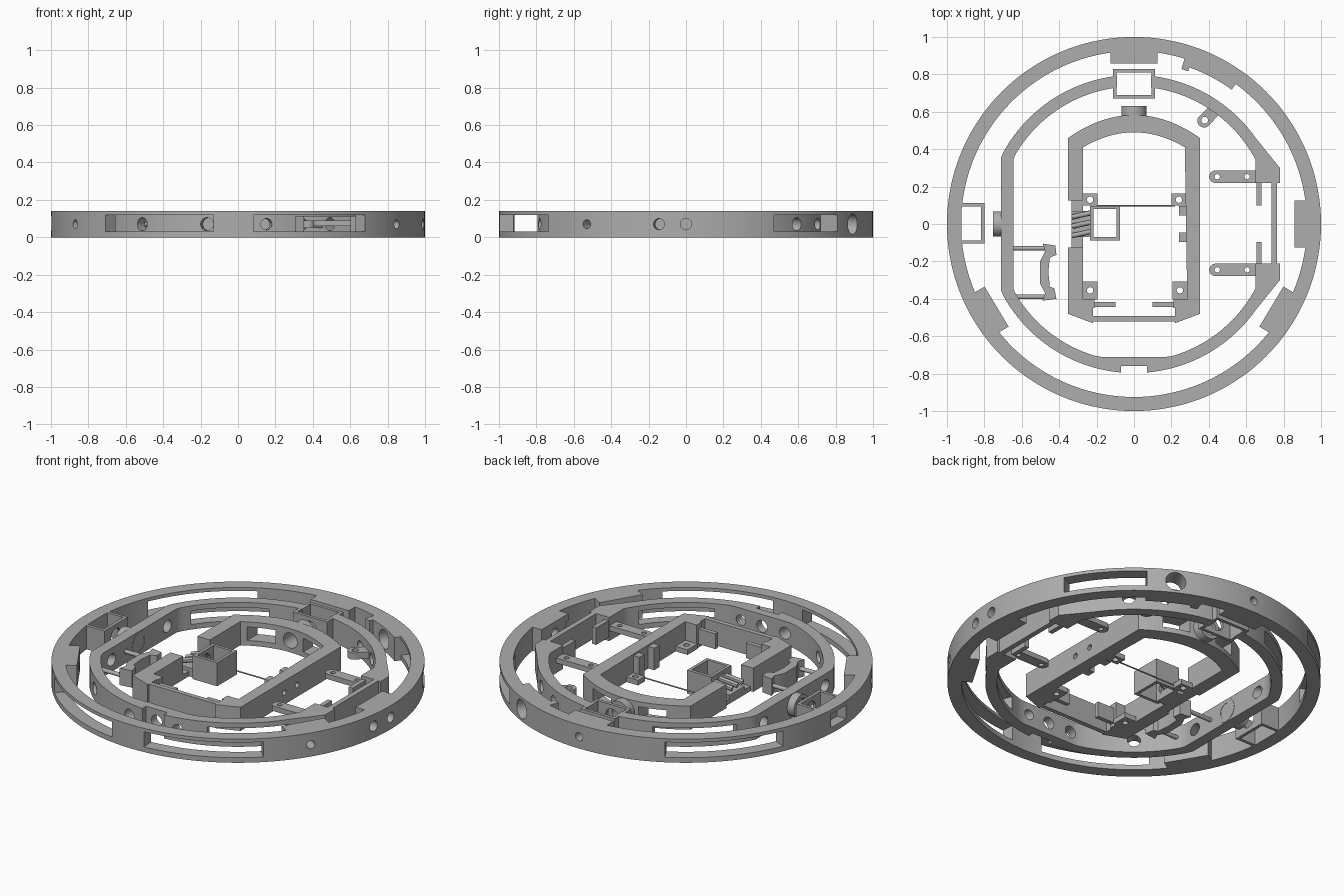
import bpy
import bmesh
from math import cos, sin, radians, pi
from mathutils import Matrix, Vector

old = bpy.data.objects.get("Cube")
if old:
    bpy.data.objects.remove(old)

H = 0.14
MID = H / 2
grey = bpy.data.materials.new("matte_grey")
grey.use_nodes = True
grey.diffuse_color = (0.42, 0.42, 0.42, 1)
grey.node_tree.nodes["Principled BSDF"].inputs["Base Color"].default_value = grey.diffuse_color


def add(name, bm):
    bmesh.ops.recalc_face_normals(bm, faces=bm.faces)
    me = bpy.data.meshes.new(name)
    bm.to_mesh(me)
    bm.free()
    me.materials.append(grey)
    ob = bpy.data.objects.new(name, me)
    bpy.context.scene.collection.objects.link(ob)
    return ob


def prism(name, pts, z0=0.0, z1=H):
    bm = bmesh.new()
    face = bm.faces.new([bm.verts.new((x, y, z0)) for x, y in pts])
    ext = bmesh.ops.extrude_face_region(bm, geom=[face])["geom"]
    verts = [g for g in ext if isinstance(g, bmesh.types.BMVert)]
    bmesh.ops.translate(bm, verts=verts, vec=(0, 0, z1 - z0))
    return add(name, bm)


def box(name, x0, x1, y0, y1, z0=0.0, z1=H, turn=0):
    c, s = cos(radians(turn)), sin(radians(turn))
    pts = [(x0, y0), (x1, y0), (x1, y1), (x0, y1)]
    return prism(name, [(x * c - y * s, x * s + y * c) for x, y in pts], z0, z1)


def arc(r, a0, a1, n=48):
    angles = [radians(a0 + (a1 - a0) * i / n) for i in range(n + 1)]
    return [(r * cos(a), r * sin(a)) for a in angles]


def sector(name, r0, r1, a0, a1, z0=0.0, z1=H):
    return prism(name, arc(r1, a0, a1) + arc(r0, a1, a0), z0, z1)


def rod(name, start, end, r, n=32):
    a, b = Vector(start), Vector(end)
    rot = (b - a).to_track_quat("Z", "Y").to_matrix().to_4x4()
    bm = bmesh.new()
    bmesh.ops.create_cone(bm, cap_ends=True, segments=n, radius1=r, radius2=r,
                          depth=(b - a).length, matrix=Matrix.Translation((a + b) / 2) @ rot)
    return add(name, bm)


def radial(angle, r, r0, r1, z=MID):
    c, s = cos(radians(angle)), sin(radians(angle))
    return rod("drill", (r0 * c, r0 * s, z), (r1 * c, r1 * s, z), r)


def combine(ob, others, op="DIFFERENCE"):
    for o in others:
        m = ob.modifiers.new("join_or_cut", "BOOLEAN")
        m.object, m.operation, m.solver = o, op, "EXACT"
    deps = bpy.context.evaluated_depsgraph_get()
    me = bpy.data.meshes.new_from_object(ob.evaluated_get(deps))
    ob.modifiers.clear()
    ob.data = me
    for o in others:
        bpy.data.objects.remove(o)
    return ob


def circle(r):
    return arc(r, 0, 357.5, 143)


# Outer ring with inward lugs
outer = prism("outer_ring", circle(1))
combine(outer, [prism("bore", circle(0.925), -0.1, 0.3)])
lugs = [box("lug", 0.857, 0.95, -0.125, 0.125, turn=t) for t in (0, 90, 211, 329)]
lugs += [sector("lug", r, 0.96, a, b) for r, a, b in
         ((0.888, 54, 72), (0.866, 70.5, 73))]
combine(outer, lugs, "UNION")
cuts = [sector("slot", 0.8, 1.1, a, b, 0.03, 0.12) for a, b in
        ((225, 262.5), (274.7, 312.8), (118.5, 156.4), (28, 54))]
cuts += [radial(a, r, 0.8, 1.1) for a, r in
         ((-32, 0.024), (-8.3, 0.03), (0, 0.03), (90, 0.024), (209.5, 0.024), (63, 0.055))]
cuts.append(box("port", -1.1, -0.9, -0.07, 0.07, 0.035, 0.115))
combine(outer, cuts)


def motor_box(name, x0, x1, y0, y1, wall=0.018, z0=0.0, z1=H):
    ob = box(name, x0, x1, y0, y1, z0, z1)
    hole = box("cavity", x0 + wall, x1 - wall, y0 + wall, y1 - wall, -0.1, 0.3)
    return combine(ob, [hole])


roll_box = motor_box("outer_motor_box", -0.94, -0.8, -0.105, 0.112)
combine(roll_box, [rod("drill", (-0.86, 0, MID), (-0.7, 0, MID), 0.045)])

# Middle ring: round with flat sides and a stepped mounting end
rim = [(max(x, -0.71), y) for x, y in arc(0.797, 35, 325, 120)]
rim += [(0.78, -0.3), (0.78, 0.3)]
bore = [(max(x, -0.645), max(y, -0.71)) for x, y in arc(0.735, 28, 332, 120)]
bore += [(0.65, -0.21), (0.735, -0.21), (0.735, 0.22), (0.65, 0.22)]
middle = prism("middle_ring", rim)
cuts = [prism("bore", bore, -0.1, 0.3),
        box("side_recess", 0.765, 0.9, -0.21, 0.22, -0.1, 0.3),
        box("front_notch", -0.07, 0.07, -0.9, -0.76, -0.1, 0.3),
        box("motor_gap", -0.09, 0.09, 0.6, 0.805, -0.1, 0.3)]
cuts += [sector("slot", 0.6, 0.9, a, b, 0.03, 0.11) for a, b in ((293, 325), (112, 145))]
cuts += [radial(a, r, 0.6, 0.9) for a, r in
         ((258, 0.035), (270, 0.035), (281, 0.03), (48, 0.035), (62, 0.03),
          (158, 0.035), (202, 0.035), (230, 0.035))]
combine(middle, cuts)
pitch_box = motor_box("middle_motor_box", -0.112, 0.112, 0.672, 0.828)
combine(pitch_box, [rod("drill", (0, 0.6, MID), (0, 0.75, MID), 0.045)])

# Bearing hubs on the ring axes
for name, a, b in (("side_hub", (-0.755, 0, MID), (-0.643, 0, MID)),
                   ("back_hub", (0, 0.56, MID), (0, 0.63, MID))):
    hub = rod(name, a, b, 0.068, 48)
    va, vb = Vector(a), Vector(b)
    combine(hub, [rod("drill", va * 2 - vb, vb * 2 - va, 0.045)])

# Arms reaching in from the mounting end
for y in (0.253, -0.245):
    tip = [(0.435 + px, y + py) for px, py in arc(0.033, 90, 270, 16)]
    arm = prism("mounting_arm", tip + [(0.67, y - 0.033), (0.67, y + 0.033)], 0.06, 0.09)
    combine(arm, [rod("drill", (x, y, 0), (x, y, 0.2), 0.014) for x in (0.445, 0.605)])
box("arm_stop_back", 0.655, 0.682, 0.1, 0.23, 0.02, 0.12)
box("arm_stop_front", 0.655, 0.682, -0.22, -0.095, 0.02, 0.12)

# Slanted cable eyelet near the back
eye = prism("cable_eyelet", [(0.375 + x, 0.552 + y) for x, y in arc(0.036, 148, 328, 16)]
            + [(0.47, 0.6), (0.41, 0.635)], 0.05, 0.09)
combine(eye, [rod("drill", (0.378, 0.555, 0), (0.378, 0.555, 0.2), 0.018)])

# Curved clamp held by two pins
clamp = [(-0.49, -0.41), (-0.415, -0.4), (-0.425, -0.345), (-0.45, -0.335), (-0.458, -0.255),
         (-0.45, -0.18), (-0.415, -0.165), (-0.42, -0.115), (-0.488, -0.105),
         (-0.475, -0.145), (-0.502, -0.2), (-0.502, -0.32), (-0.475, -0.37)]
prism("curved_clamp", clamp, 0.02, 0.12)
for y in (-0.13, -0.39):
    rod("clamp_pin", (-0.66, y, MID), (-0.46, y, MID), 0.012)


# Inner frame with a bowed back
def bow(half, end, peak):
    return [(half * t, peak - (peak - end) * t * t) for t in [1 - i / 12 for i in range(25)]]


inner = prism("inner_frame", bow(0.353, 0.46, 0.583)
              + [(-0.353, -0.48), (-0.22, -0.53), (0.22, -0.53), (0.353, -0.48)])
cuts = [prism("opening", bow(0.272, 0.41, 0.49)
              + [(-0.272, -0.44), (-0.22, -0.44), (-0.22, -0.492),
                 (0.22, -0.492), (0.22, -0.44), (0.285, -0.44)], -0.1, 0.3),
        box("front_step", -0.22, 0.22, -0.6, -0.52, -0.1, 0.3),
        box("motor_gap", -0.4, -0.25, -0.125, 0.125, 0.03, 0.3),
        box("side_step", -0.4, -0.335, -0.125, 0.125, -0.1, 0.3),
        rod("drill", (0, 0.45, MID), (0, 0.7, MID), 0.045)]
cuts += [box("window", x, x + 0.15, 0.38, 0.7, 0.03, 0.11) for x in (-0.24, 0.09)]
cuts += [rod("drill", (0.2, y, MID), (0.5, y, MID), 0.016) for y in (0.05, -0.07)]
combine(inner, cuts)

# Screw tabs inside the inner frame
for x, y, z in ((-0.235, 0.13, 0.0), (0.24, 0.13, 0.0), (-0.235, -0.355, 0.0), (0.245, -0.355, 0.0)):
    long = 0.032 if y > 0 else 0.048
    tab = box("screw_tab", x - 0.04, x + 0.04, y - long, y + long, z, z + 0.03)
    combine(tab, [rod("drill", (x, y, -0.1), (x, y, 0.2), 0.017)])
for x0, x1 in ((-0.28, -0.1), (0.1, 0.215)):
    box("front_ledge", x0, x1, -0.443, -0.418, 0.02, 0.11)
for x in (-0.285, 0.21):
    box("ledge_post", x, x + 0.075, -0.45, -0.4)
for y in (0.07, -0.07):
    box("side_block", 0.24, 0.295, y - 0.025, y + 0.025, 0.0, 0.13)
box("back_lip", 0.272, 0.29, 0.32, 0.42)
rod("cross_wire", (-0.2, 0.098, 0.02), (0.22, 0.098, 0.02), 0.004, 8)

# Inner motor box and its horn
yaw_box = motor_box("inner_motor_box", -0.235, -0.075, -0.088, 0.097)
combine(yaw_box, [rod("drill", (-0.3, 0, MID), (-0.18, 0, MID), 0.05)])
box("motor_base", -0.335, -0.22, -0.07, 0.07, 0.0, 0.05)
for y in (-0.05, 0.0, 0.05):
    rod("horn_rib", (-0.33, y - 0.012, 0.075), (-0.22, y + 0.012, 0.1), 0.014, 12)

# Smooth the round walls, keep edges crisp
for ob in bpy.context.scene.objects:
    ob.select_set(ob.type == "MESH")
    if ob.type == "MESH":
        bpy.context.view_layer.objects.active = ob
bpy.ops.object.shade_smooth_by_angle(angle=radians(30))
